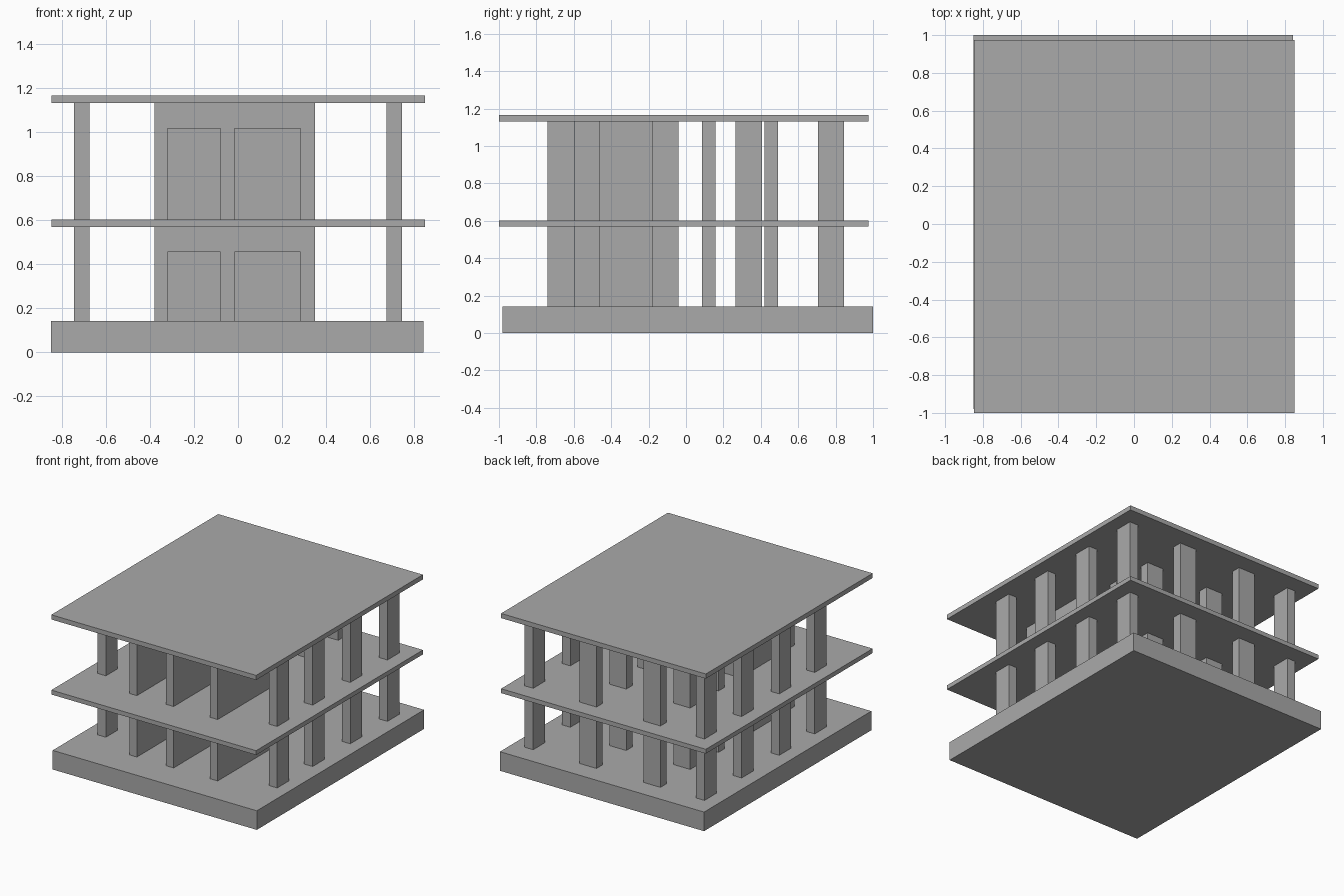
import bpy

cube = bpy.data.objects.get("Cube")
if cube:
    bpy.data.objects.remove(cube, do_unlink=True)

# One plain concrete colour
concrete = bpy.data.materials.new("concrete_grey")
concrete.use_nodes = True
GREY = (0.40, 0.40, 0.40, 1)
concrete.diffuse_color = GREY
concrete.node_tree.nodes["Principled BSDF"].inputs["Base Color"].default_value = GREY


def box(name, x, y, z):
    """Flat-sided block from (min, max) ranges."""
    bpy.ops.mesh.primitive_cube_add(size=1)
    ob = bpy.context.object
    ob.name = name
    ob.location = [(a + b) / 2 for a, b in (x, y, z)]
    ob.scale = [b - a for a, b in (x, y, z)]
    bpy.ops.object.transform_apply(location=True, rotation=False, scale=True)
    ob.data.materials.append(concrete)
    return ob


def cut(target, name, x, y, z):
    """Carve a block out of the target."""
    cutter = box(name, x, y, z)
    mod = target.modifiers.new(name, 'BOOLEAN')
    mod.operation = 'DIFFERENCE'
    mod.solver = 'EXACT'
    mod.object = cutter
    bpy.context.view_layer.objects.active = target
    bpy.ops.object.modifier_apply(modifier=name)
    bpy.data.objects.remove(cutter, do_unlink=True)


# Foundation and the two floor plates
box("foundation", (-0.85, 0.842), (-0.98, 1.0), (0, 0.143))
slab_x, slab_y = (-0.847, 0.85), (-1.0, 0.975)
box("floor_slab", slab_x, slab_y, (0.57, 0.603))
box("roof_slab", slab_x, slab_y, (1.132, 1.167))

CORE_BACK = -0.10
for storey, (bottom, top) in {"lower": (0.143, 0.57), "upper": (0.603, 1.132)}.items():
    # Side columns, four along each long edge
    for side, name in ((-1, "right"), (1, "left")):
        for y in (-0.60, -0.18, 0.265, 0.705):
            x = sorted((side * 0.675, side * 0.745))
            box(f"{storey}_{name}_column", x, (y, y + 0.14), (bottom, top))

    # Inner columns, two wide ones in each of three rows
    for x in (-0.38, 0.15):
        for y in (0.085, 0.42, 0.772):
            box(f"{storey}_inner_column", (x, x + 0.14), (y, y + 0.073), (bottom, top))

    # Twin-bay core: hollow bays with door heads at the front
    core = box(f"{storey}_core", (-0.38, 0.35), (-0.74, CORE_BACK), (bottom, top))
    head = top - 0.115
    for bay in ((-0.32, -0.08), (-0.015, 0.285)):
        cut(core, "bay_cutter", bay, (-0.68, CORE_BACK - 0.06), (bottom - 0.1, top + 0.1))
        cut(core, "door_cutter", bay, (-0.8, -0.65), (bottom - 0.1, head))
